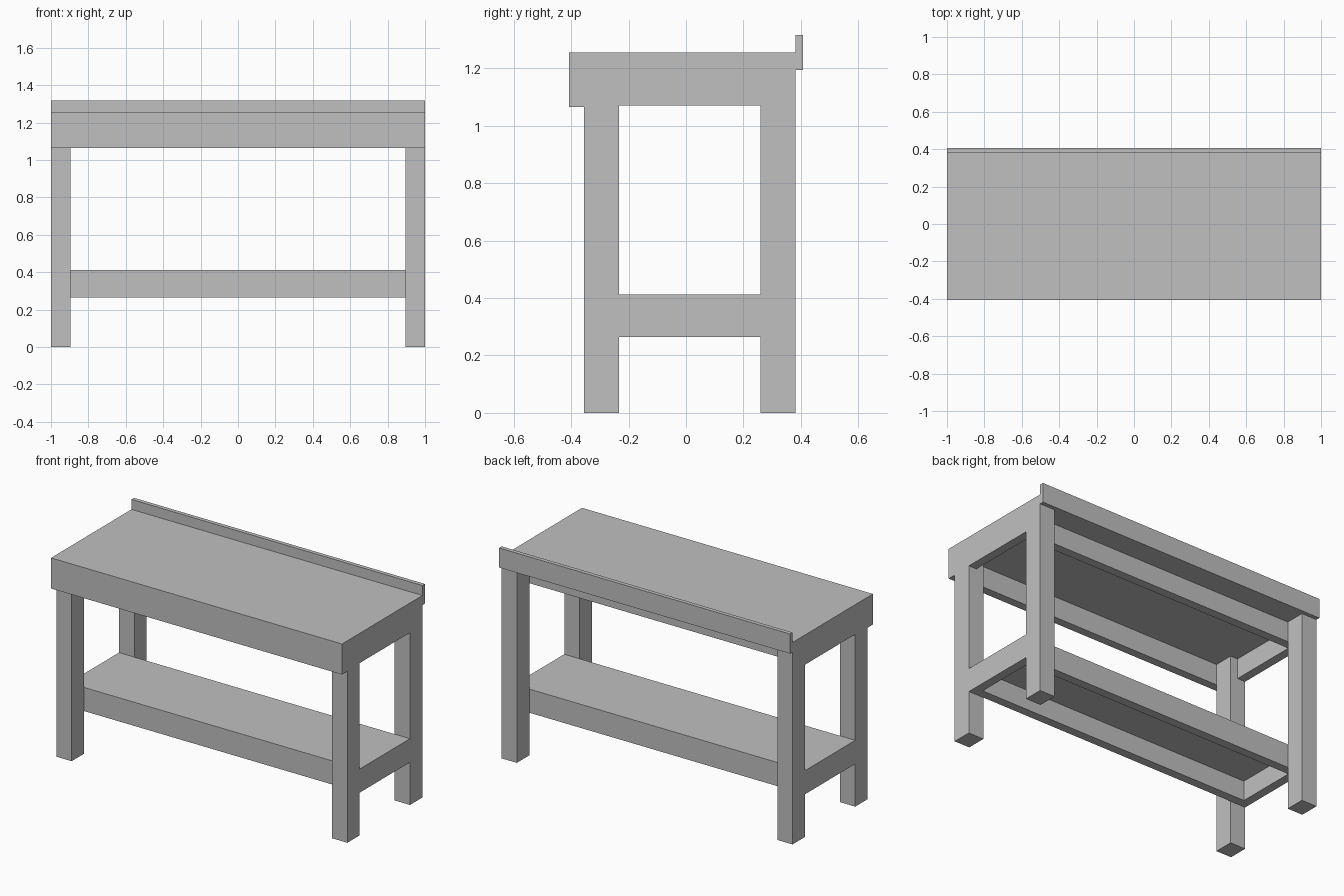
import bpy
import bmesh
from mathutils import Vector

# Remove the default cube only
cube = bpy.data.objects.get("Cube")
if cube:
    bpy.data.objects.remove(cube, do_unlink=True)

# Single plain grey finish
GREY = (0.53, 0.53, 0.53, 1.0)
grey = bpy.data.materials.new("plain_grey")
grey.use_nodes = True
grey.diffuse_color = GREY
grey.node_tree.nodes["Principled BSDF"].inputs["Base Color"].default_value = GREY


def box(name, xs, ys, zs):
    """Make a flat-shaded box from its x, y and z ranges."""
    low, high = (Vector(corner) for corner in zip(xs, ys, zs))
    bm = bmesh.new()
    bmesh.ops.create_cube(bm, size=1)
    for v in bm.verts:
        v.co = (low + high) / 2 + v.co * (high - low)
    mesh = bpy.data.meshes.new(name)
    bm.to_mesh(mesh)
    bm.free()
    mesh.materials.append(grey)
    obj = bpy.data.objects.new(name, mesh)
    bpy.context.collection.objects.link(obj)
    return obj


def span(side, inner, outer=1.0):
    """Range of x on one side of the centre line."""
    return sorted((side * inner, side * outer))


# Shared dimensions
DEPTH = 0.407            # half depth of the whole bench
FRONT_LEG = (-0.355, -0.233)
BACK_LEG = (0.26, 0.382)
LEG_INNER = 0.895
BOARD = 0.055            # rail thickness
TOP_UNDER, TOP = 1.195, 1.255
RAIL_LOW = 1.07
SHELF_LOW, SHELF_UNDER, SHELF_TOP = 0.265, 0.388, 0.412
INNER = 1 - BOARD
front_y, back_y = FRONT_LEG[1], BACK_LEG[0]

# Worktop, front apron and rear upstand
box("worktop", (-1, 1), (FRONT_LEG[0], BACK_LEG[1]), (TOP_UNDER, TOP))
box("front_apron", (-1, 1), (-DEPTH, FRONT_LEG[0]), (1.065, TOP))
box("rear_upstand", (-1, 1), (BACK_LEG[1], DEPTH), (TOP_UNDER, 1.317))

# Upper back rail and lower long rails
box("upper_back_rail", (-INNER, INNER), (back_y - BOARD, back_y), (RAIL_LOW, TOP_UNDER))
box("lower_back_rail", (-INNER, INNER), (back_y - BOARD, back_y), (SHELF_LOW, SHELF_UNDER))
box("lower_front_rail", (-INNER, INNER), (front_y, front_y + BOARD), (SHELF_LOW, SHELF_UNDER))

# Lower shelf
box("shelf", (-1, 1), (front_y, back_y), (SHELF_UNDER, SHELF_TOP))

# Legs and side rails at both ends
for side, label in ((1, "left"), (-1, "right")):
    for place, ys in (("front", FRONT_LEG), ("back", BACK_LEG)):
        box(f"{place}_{label}_leg", span(side, LEG_INNER), ys, (0, TOP_UNDER))
    for level, zs in (("upper", (RAIL_LOW, TOP_UNDER)), ("lower", (SHELF_LOW, SHELF_UNDER))):
        box(f"{level}_{label}_side_rail", span(side, INNER), (front_y, back_y), zs)
